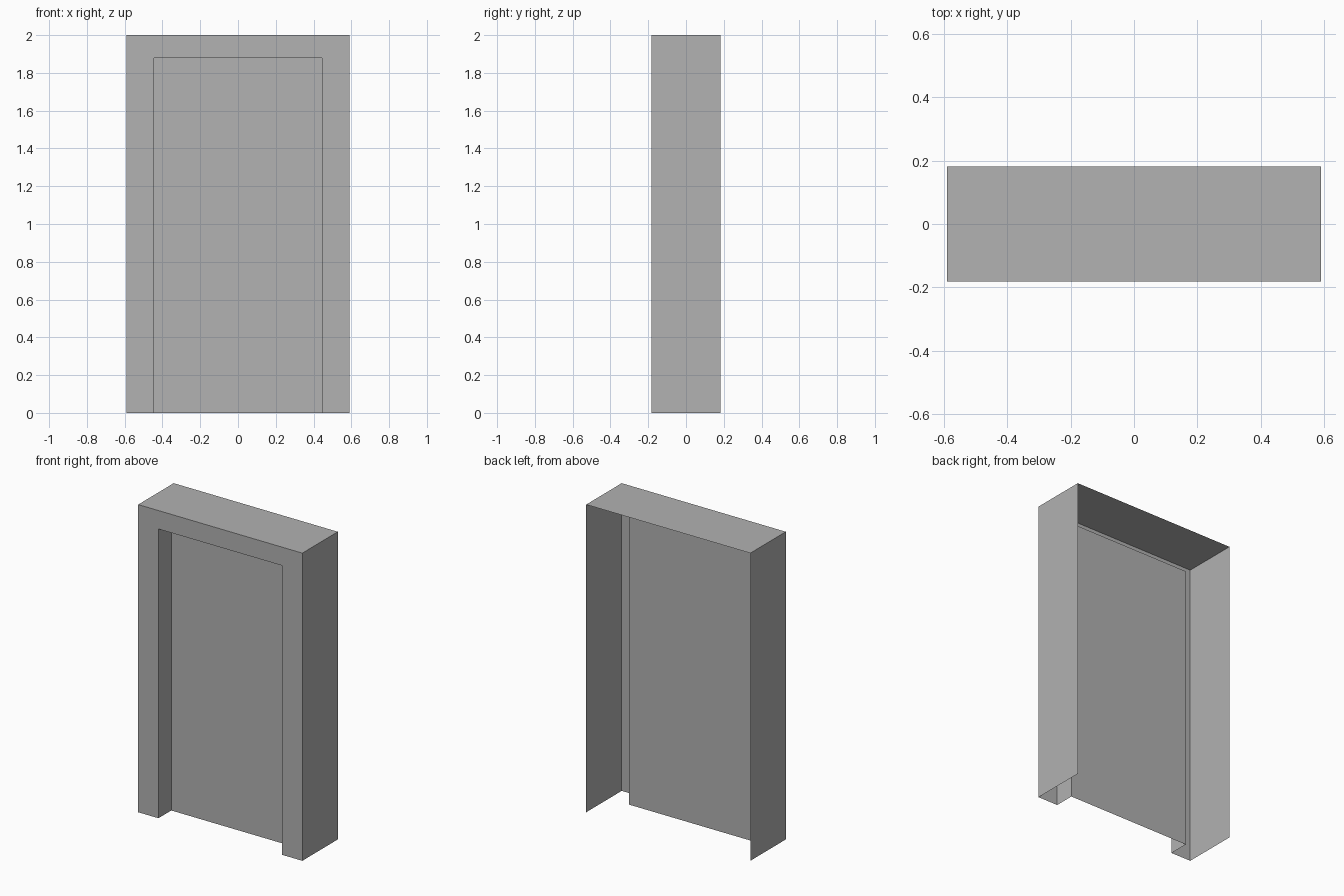
import bpy
import bmesh

cube = bpy.data.objects.get("Cube")
if cube:
    bpy.data.objects.remove(cube, do_unlink=True)

OUTER = (0.59, 2.0)      # half width, height
OPENING = (0.445, 1.88)
FRONT, PANEL, BACK = -0.182, -0.05, 0.182

grey = bpy.data.materials.new("plain grey")
grey.use_nodes = True
colour = (0.445, 0.445, 0.445, 1)
grey.diffuse_color = colour
grey.node_tree.nodes["Principled BSDF"].inputs["Base Color"].default_value = colour


def arch(size, y):
    """Square arch path: up the right jamb, over, down the left jamb."""
    w, h = size
    return [(-w, y, 0), (-w, y, h), (w, y, h), (w, y, 0)]


def finish(name, bm):
    mesh = bpy.data.meshes.new(name)
    bm.to_mesh(mesh)
    bm.free()
    mesh.materials.append(grey)
    obj = bpy.data.objects.new(name, mesh)
    bpy.context.collection.objects.link(obj)


def loft(name, path_a, path_b):
    """Sheet stretched between two matching paths."""
    bm = bmesh.new()
    a = [bm.verts.new(p) for p in path_a]
    b = [bm.verts.new(p) for p in path_b]
    for i in range(len(a) - 1):
        bm.faces.new((a[i], a[i + 1], b[i + 1], b[i]))
    finish(name, bm)


# Outer sides and top, open at the back and underneath
loft("outer_casing", arch(OUTER, FRONT), arch(OUTER, BACK))

# Flat surround facing forward
loft("front_frame", arch(OPENING, FRONT), arch(OUTER, FRONT))

# Jambs and lintel underside leading in to the panel
loft("reveal", arch(OPENING, PANEL), arch(OPENING, FRONT))

# Recessed door sheet
bm = bmesh.new()
bm.faces.new([bm.verts.new(p) for p in reversed(arch(OPENING, PANEL))])
finish("door_panel", bm)
